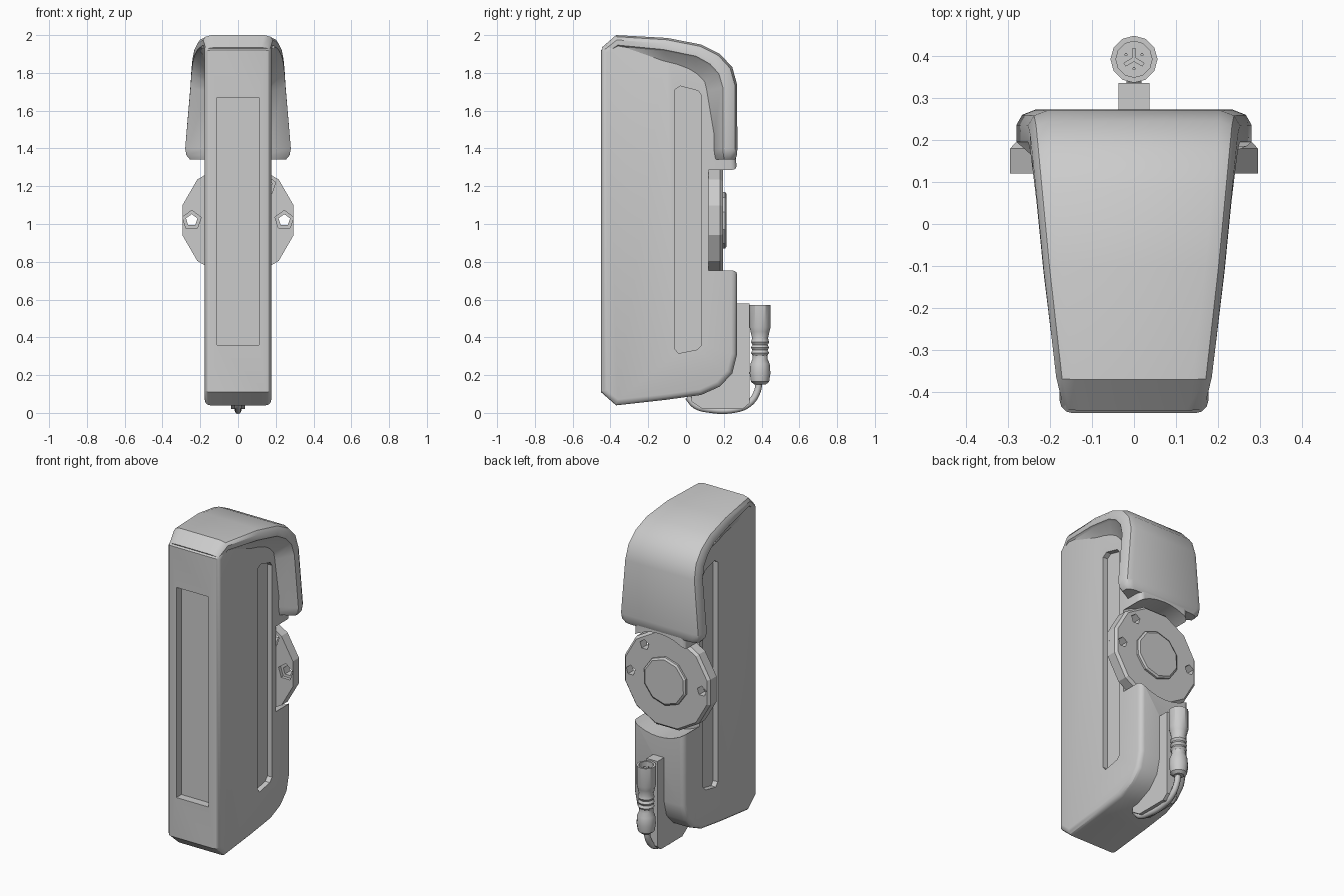
import bpy, bmesh, math
from mathutils import Vector

if "Cube" in bpy.data.objects:
    bpy.data.objects.remove(bpy.data.objects["Cube"])


def loft(name, rings, smooth=30):
    """Closed rings joined by quads, with capped ends."""
    bm = bmesh.new()
    vs = [[bm.verts.new(p) for p in r] for r in rings]
    n = len(vs[0])
    for a, b in zip(vs, vs[1:]):
        for i in range(n):
            j = (i + 1) % n
            bm.faces.new((a[i], a[j], b[j], b[i]))
    bm.faces.new(vs[0])
    bm.faces.new(vs[-1])
    bmesh.ops.recalc_face_normals(bm, faces=bm.faces)
    me = bpy.data.meshes.new(name)
    bm.to_mesh(me)
    bm.free()
    ob = bpy.data.objects.new(name, me)
    bpy.context.collection.objects.link(ob)
    activate(ob)
    if smooth:
        bpy.ops.object.shade_smooth_by_angle(angle=math.radians(smooth))
    return ob


def activate(ob):
    bpy.ops.object.select_all(action='DESELECT')
    bpy.context.view_layer.objects.active = ob
    ob.select_set(True)


def prism_x(name, yz, x0, x1, smooth=30):
    return loft(name, [[(x, y, z) for y, z in yz] for x in (x0, x1)], smooth)


def turned(name, prof, n, centre, axis='Z', phase=0.0, smooth=30):
    """Lathe of (radius, height) pairs around the z or y axis."""
    rings = []
    for r, h in prof:
        ring = []
        for i in range(n):
            a = 2 * math.pi * i / n + phase
            c, s = r * math.cos(a), r * math.sin(a)
            p = (c, s, h) if axis == 'Z' else (c, h, s)
            ring.append(Vector(p) + Vector(centre))
        rings.append(ring)
    return loft(name, rings, smooth)


def cut(ob, cutter):
    cutter.hide_render = True
    m = ob.modifiers.new("cut", 'BOOLEAN')
    m.operation, m.solver, m.object = 'DIFFERENCE', 'EXACT', cutter
    activate(ob)
    bpy.ops.object.modifier_apply(modifier=m.name)
    bpy.data.objects.remove(cutter)


def bevel(ob, width, segments, angle):
    m = ob.modifiers.new("bevel", 'BEVEL')
    m.width, m.segments = width, segments
    m.limit_method, m.angle_limit = 'ANGLE', math.radians(angle)
    activate(ob)
    bpy.ops.object.modifier_apply(modifier=m.name)


HUB_Z = 1.02

# Main slab body from its side profile
body = prism_x("body", [
    (-.45, .11), (-.37, .04), (-.1, .07), (.08, .095), (.18, .14), (.245, .21), (.27, .31),
    (.27, 1.25), (.264, 1.36), (.262, 1.74), (.238, 1.825), (.175, 1.893), (.08, 1.942),
    (-.1, 1.977), (-.37, 1.993), (-.45, 1.92)], -.177, .177, 0)
bevel(body, .03, 3, 60)

# Front panel recess, side grooves and the round seat for the dial
cut(body, prism_x("front_cutter", [(-.6, .36), (-.4, .36), (-.4, 1.67), (-.6, 1.67)], -.11, .11, 0))
groove = [(-.06, .34), (-.04, .315), (.06, .335), (.083, .36),
          (.083, 1.68), (.065, 1.705), (-.03, 1.73), (-.06, 1.71)]
for s in (-1, 1):
    cut(body, prism_x("groove_cutter", groove, s * .145, s * .25, 0))
cut(body, turned("seat_cutter", [(.32, .12), (.32, .5)], 40, (0, 0, HUB_Z), 'Y', 0, 0))
activate(body)
bpy.ops.object.shade_smooth_by_angle(angle=math.radians(30))

# Flared hood wrapping the top and upper back: outer, lip and base points plus half width
stations = [
    ((-.445, 1.935), (-.42, 1.90), (-.40, 1.86), .168),
    ((-.37, 2.0), (-.36, 1.94), (-.35, 1.87), .185),
    ((-.1, 1.985), (-.12, 1.915), (-.12, 1.83), .215),
    ((.08, 1.95), (.05, 1.88), (.00, 1.80), .232),
    ((.18, 1.90), (.12, 1.84), (.05, 1.77), .241),
    ((.245, 1.83), (.165, 1.79), (.08, 1.74), .247),
    ((.27, 1.74), (.185, 1.72), (.09, 1.70), .252),
    ((.272, 1.40), (.185, 1.40), (.14, 1.40), .28),
    ((.27, 1.365), (.188, 1.365), (.145, 1.365), .274),
    ((.26, 1.342), (.195, 1.342), (.15, 1.342), .255)]
rings = []
for o, l, b, w in stations:
    o, l, b = Vector(o), Vector(l), Vector(b)
    half = [(w - .045, o), (w - .014, o.lerp(l, .14)), (w, o.lerp(l, .42)),
            (w, o.lerp(l, .88)), (w - .012, l), (.16, b)]
    right = [(x, p.x, p.y) for x, p in half]
    rings.append(right + [(-x, y, z) for x, y, z in reversed(right)])
loft("hood", rings, 35)

# Dial disc with three stepped pin holes and a raised hub
disc = turned("dial_disc", [(.305, .12), (.305, .18), (.29, .195)], 12,
              (0, 0, HUB_Z), 'Y', math.radians(15), 0)
for x, z in ((.245, 0), (-.245, 0), (.15, .185)):
    c = (x, 0, HUB_Z + z)
    cut(disc, turned("hole_cutter", [(.032, .05), (.032, .3)], 5, c, 'Y', .3, 0))
    cut(disc, turned("bore_cutter", [(.052, .05), (.052, .14)], 5, c, 'Y', .3, 0))
turned("dial_hub", [(.15, .19), (.15, .207), (.138, .215)], 10, (0, 0, HUB_Z), 'Y', .3, 0)

# Cable bracket under the back
prism_x("cable_bracket", [(.25, .58), (.335, .58), (.335, .05), (.30, .02), (.09, .02),
                          (.03, .06), (.03, .12), (.25, .3)], -.037, .037)

# Bent cable
cu = bpy.data.curves.new("cable", 'CURVE')
cu.dimensions = '3D'
cu.bevel_depth, cu.bevel_resolution, cu.resolution_u = .018, 2, 6
sp = cu.splines.new('BEZIER')
path = [(.39, .18), (.372, .1), (.33, .047), (.26, .019), (.12, .019), (.05, .04), (.01, .085)]
sp.bezier_points.add(len(path) - 1)
for bp, (y, z) in zip(sp.bezier_points, path):
    bp.co = (0, y, z)
    bp.handle_left_type = bp.handle_right_type = 'AUTO'
cu.use_fill_caps = True
bpy.context.collection.objects.link(bpy.data.objects.new("cable", cu))

# Ribbed plug with a hollow socket
turned("plug", [
    (.03, .15), (.048, .165), (.055, .21), (.051, .26), (.040, .285), (.040, .305), (.048, .318),
    (.040, .332), (.048, .346), (.040, .360), (.048, .374), (.042, .395), (.050, .43),
    (.056, .455), (.056, .572), (.043, .572), (.043, .525), (.005, .525)], 12, (0, .392, 0))

# Three-way key and pins inside the socket
for k in range(3):
    a = math.radians(90 + 120 * k)
    d, t = Vector((math.cos(a), math.sin(a), 0)), Vector((-math.sin(a), math.cos(a), 0)) * .005
    c = Vector((0, .392, 0))
    base = [c - t, c + d * .026 - t, c + d * .026 + t, c + t]
    loft("socket_key", [[p + Vector((0, 0, z)) for p in base] for z in (.52, .55)], 0)
    turned("socket_pin", [(.004, .52), (.004, .55)], 6, c - d * .022)
